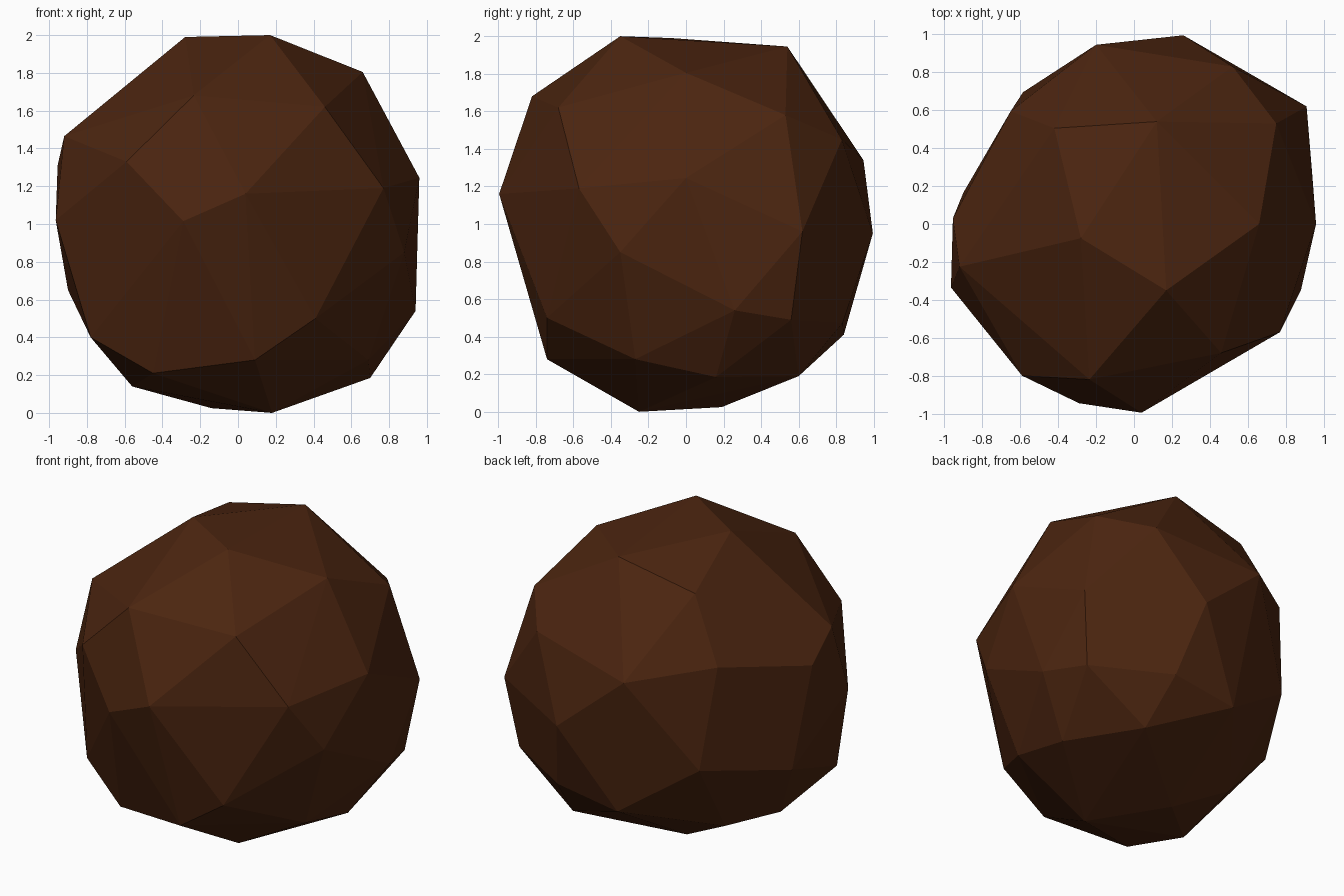
import bpy, bmesh

# Corner points of the chipped boulder, grouped by zone
crown = [(.17, -.35, 2.0), (-.28, -.075, 1.99), (.12, .54, 1.945), (-.42, .505, 1.83),
         (.66, 0, 1.805), (.75, .53, 1.58), (-.235, -.82, 1.68), (.46, -.68, 1.62)]
upper_belt = [(-.59, -.80, 1.33), (-.92, -.225, 1.465), (-.955, .03, 1.31), (-.65, .595, 1.43),
              (-.20, .945, 1.34), (.52, .83, 1.45), (.96, 0, 1.245), (.77, -.57, 1.19)]
lower_belt = [(.04, -.995, 1.16), (-.29, -.945, 1.015), (-.965, -.335, 1.02), (-.90, .165, .65),
              (-.585, .695, .76), (.26, .995, .95), (.91, .62, .96), (.88, -.35, .85)]
skirt = [(.41, -.74, .50), (-.78, -.48, .40), (-.08, .84, .41), (.37, .835, .475),
         (.84, .56, .49), (.94, .26, .54), (.69, -.27, .28), (.09, -.74, .28)]
underside = [(-.45, -.60, .21), (-.56, -.20, .14), (-.5, .3, .22), (.415, .60, .19),
             (.70, .16, .185), (.18, -.25, 0), (-.14, .19, .025)]

# Wrap the points in a faceted skin
bm = bmesh.new()
for zone in (crown, upper_belt, lower_belt, skirt, underside):
    for p in zone:
        bm.verts.new(p)
bmesh.ops.convex_hull(bm, input=bm.verts[:])
bmesh.ops.delete(bm, geom=[v for v in bm.verts if not v.link_faces], context='VERTS')
bmesh.ops.recalc_face_normals(bm, faces=bm.faces[:])

mesh = bpy.data.meshes.new("boulder")
bm.to_mesh(mesh)
bm.free()

# Single dark brown, flat shaded
brown = bpy.data.materials.new("dark_brown")
brown.diffuse_color = (0.072, 0.0185, 0.005, 1)
mesh.materials.append(brown)

boulder = bpy.data.objects.new("boulder", mesh)
bpy.context.collection.objects.link(boulder)
